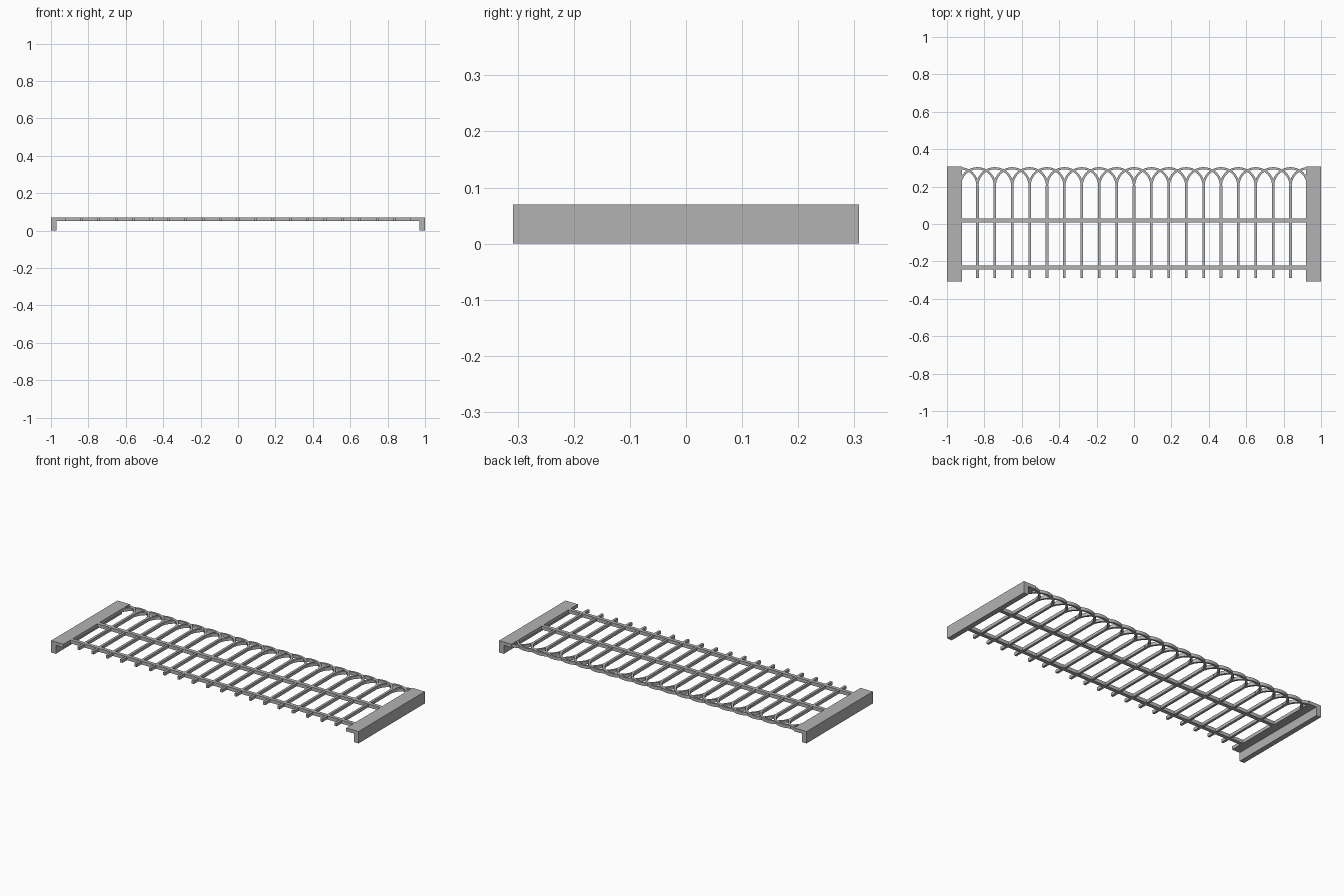
import bpy
import bmesh
from math import pi, cos, sin

cube = bpy.data.objects.get("Cube")
if cube:
    bpy.data.objects.remove(cube, do_unlink=True)

# Single painted-metal colour
grey = bpy.data.materials.new("grey_metal")
grey.use_nodes = True
colour = (0.45, 0.45, 0.45, 1)
grey.diffuse_color = colour
grey.node_tree.nodes["Principled BSDF"].inputs["Base Color"].default_value = colour

SPACING = 0.093
PICKETS = 19
SPRING_Y = 0.205          # height along the panel where arches begin
OUTER, INNER = 0.099, 0.087
BAR_Z = (0.051, 0.069)


def prism(name, outline, depth, axis="z"):
    """Extrude a closed outline along z, or along y for an xz outline."""
    bm = bmesh.new()
    low, high = depth

    def place(p, d):
        return (p[0], p[1], d) if axis == "z" else (p[0], d, p[1])

    a = [bm.verts.new(place(p, low)) for p in outline]
    b = [bm.verts.new(place(p, high)) for p in outline]
    bm.faces.new(a)
    bm.faces.new(b[::-1])
    for i in range(len(a)):
        j = (i + 1) % len(a)
        bm.faces.new((a[i], b[i], b[j], a[j]))
    bmesh.ops.recalc_face_normals(bm, faces=bm.faces)
    mesh = bpy.data.meshes.new(name)
    bm.to_mesh(mesh)
    bm.free()
    mesh.materials.append(grey)
    obj = bpy.data.objects.new(name, mesh)
    bpy.context.collection.objects.link(obj)
    return obj


def bar(name, x0, x1, y0, y1, depth):
    return prism(name, [(x0, y0), (x1, y0), (x1, y1), (x0, y1)], depth)


def arch(name, cx, start=0.0, end=pi, steps=20):
    angles = [start + (end - start) * i / steps for i in range(steps + 1)]
    ring = [(cx + OUTER * cos(t), SPRING_Y + OUTER * sin(t)) for t in angles]
    ring += [(cx + INNER * cos(t), SPRING_Y + INNER * sin(t)) for t in reversed(angles)]
    obj = prism(name, ring, BAR_Z)
    obj.data.shade_smooth()
    obj.data.set_sharp_from_angle(angle=pi / 6)
    return obj


# Angle-section end posts
for side, s in (("left", 1), ("right", -1)):
    section = [(1, 0), (1, 0.07), (0.92, 0.07), (0.92, 0.05), (0.97, 0.05), (0.97, 0)]
    prism(side + "_end_post", [(s * x, z) for x, z in section], (-0.308, 0.308), "y")

# Long rails
bar("middle_rail", -0.93, 0.93, 0.007, 0.029, (0.05, 0.07))
bar("lower_rail", -0.93, 0.93, -0.243, -0.222, (0.05, 0.07))

# Pickets with interlaced round arches
for i in range(PICKETS):
    x = (i - (PICKETS - 1) / 2) * SPACING
    bar(f"picket_{i + 1}", x - 0.007, x + 0.007, -0.288, SPRING_Y, BAR_Z)
    arch(f"arch_{i + 1}", x)

# Half arches running into the end posts
edge = (PICKETS + 1) / 2 * SPACING
arch("left_half_arch", edge, pi / 2, pi, 10)
arch("right_half_arch", -edge, 0, pi / 2, 10)
